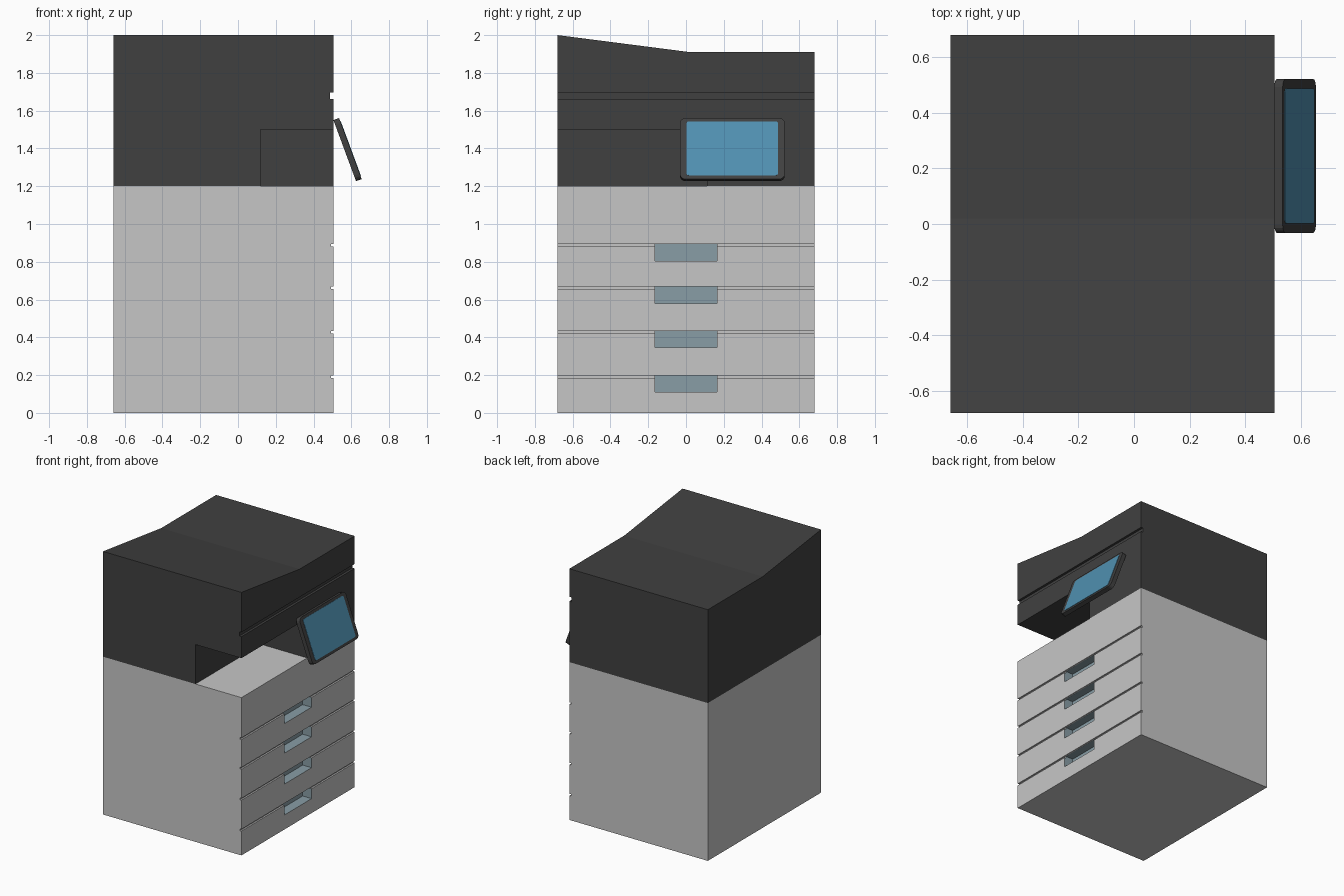
import bpy, bmesh, math
from mathutils import Matrix, Vector

if "Cube" in bpy.data.objects:
    bpy.data.objects.remove(bpy.data.objects["Cube"])


def material(name, rgb):
    m = bpy.data.materials.new(name)
    m.diffuse_color = (*rgb, 1)
    m.use_nodes = True
    m.node_tree.nodes["Principled BSDF"].inputs["Base Color"].default_value = m.diffuse_color
    return m


LIGHT = material("light grey", (0.565, 0.565, 0.565))
DARK = material("charcoal", (0.051, 0.051, 0.051))
HANDLE = material("blue grey", (0.25, 0.34, 0.38))
SCREEN = material("screen blue", (0.08, 0.28, 0.44))

X0, X1, Y = -0.66, 0.505, 0.68


def make_object(name, bm, mat):
    bmesh.ops.recalc_face_normals(bm, faces=bm.faces)
    me = bpy.data.meshes.new(name)
    bm.to_mesh(me)
    bm.free()
    me.materials.append(mat)
    ob = bpy.data.objects.new(name, me)
    bpy.context.collection.objects.link(ob)
    return ob


def prism(name, points, direction, mat):
    """Extrude a closed 3D outline along a direction."""
    bm = bmesh.new()
    face = bm.faces.new([bm.verts.new(p) for p in points])
    out = bmesh.ops.extrude_face_region(bm, geom=[face])
    moved = [g for g in out["geom"] if isinstance(g, bmesh.types.BMVert)]
    bmesh.ops.translate(bm, verts=moved, vec=direction)
    return make_object(name, bm, mat)


def box(name, x, y, z, mat):
    pts = [(x[0], y[0], z[0]), (x[1], y[0], z[0]), (x[1], y[1], z[0]), (x[0], y[1], z[0])]
    return prism(name, pts, (0, 0, z[1] - z[0]), mat)


def cut(target, cutter):
    mod = target.modifiers.new("cut", "BOOLEAN")
    mod.operation = "DIFFERENCE"
    mod.solver = "EXACT"
    mod.material_mode = "TRANSFER"
    mod.object = cutter
    bpy.context.view_layer.objects.active = target
    bpy.ops.object.modifier_apply(modifier=mod.name)
    bpy.data.objects.remove(cutter)


def rounded_plate(name, w, h, depth, radius, offset, mat, segments=4):
    """Plate in the local YZ plane with rounded corners, leaned back like the panel."""
    pts = []
    for k, (sy, sz) in enumerate([(1, 1), (-1, 1), (-1, -1), (1, -1)]):
        for i in range(segments + 1):
            a = math.pi / 2 * (k + i / segments)
            pts.append((offset, sy * (w / 2 - radius) + radius * math.cos(a),
                        sz * (h / 2 - radius) + radius * math.sin(a)))
    ob = prism(name, pts, (depth, 0, 0), mat)
    tilt = Matrix.Translation((0.58, 0.245, 1.394)) @ Matrix.Rotation(math.radians(-20.3), 4, "Y")
    ob.data.transform(tilt)
    return ob


# Paper cabinet: side profile with drawer seams, swept front to back
seams = [0.185, 0.42, 0.655, 0.88]
profile = [(X0, 0), (X1, 0)]
for z in seams:
    profile += [(X1, z), (X1 - 0.012, z), (X1 - 0.012, z + 0.014), (X1, z + 0.014)]
profile += [(X1, 1.2), (X0, 1.2)]
cabinet = prism("drawer_cabinet", [(x, -Y, z) for x, z in profile], (0, 2 * Y, 0), LIGHT)

# Recessed drawer handles
for z in seams:
    cut(cabinet, box("handle_cutter", (X1 - 0.075, X1 + 0.1), (-0.163, 0.163),
                     (z - 0.075, z + 0.0135), HANDLE))

# Scanner and print unit: sloped top, swept left to right
top = [(-Y, 1.2), (Y, 1.2), (Y, 1.91), (0.02, 1.91), (-Y, 2.0)]
unit = prism("print_unit", [(X0, y, z) for y, z in top], (X1 - X0, 0, 0), DARK)
cut(unit, box("lid_seam_cutter", (X1 - 0.018, 0.7), (-1, 1), (1.663, 1.697), DARK))
cut(unit, box("output_bay_cutter", (0.118, 0.7), (-1, 0.11), (1.1, 1.5), DARK))

# Tilted touch panel
rounded_plate("control_panel", 0.555, 0.345, 0.032, 0.03, -0.016, DARK)
rounded_plate("touch_screen", 0.485, 0.305, 0.004, 0.012, 0.0145, SCREEN, 2)
